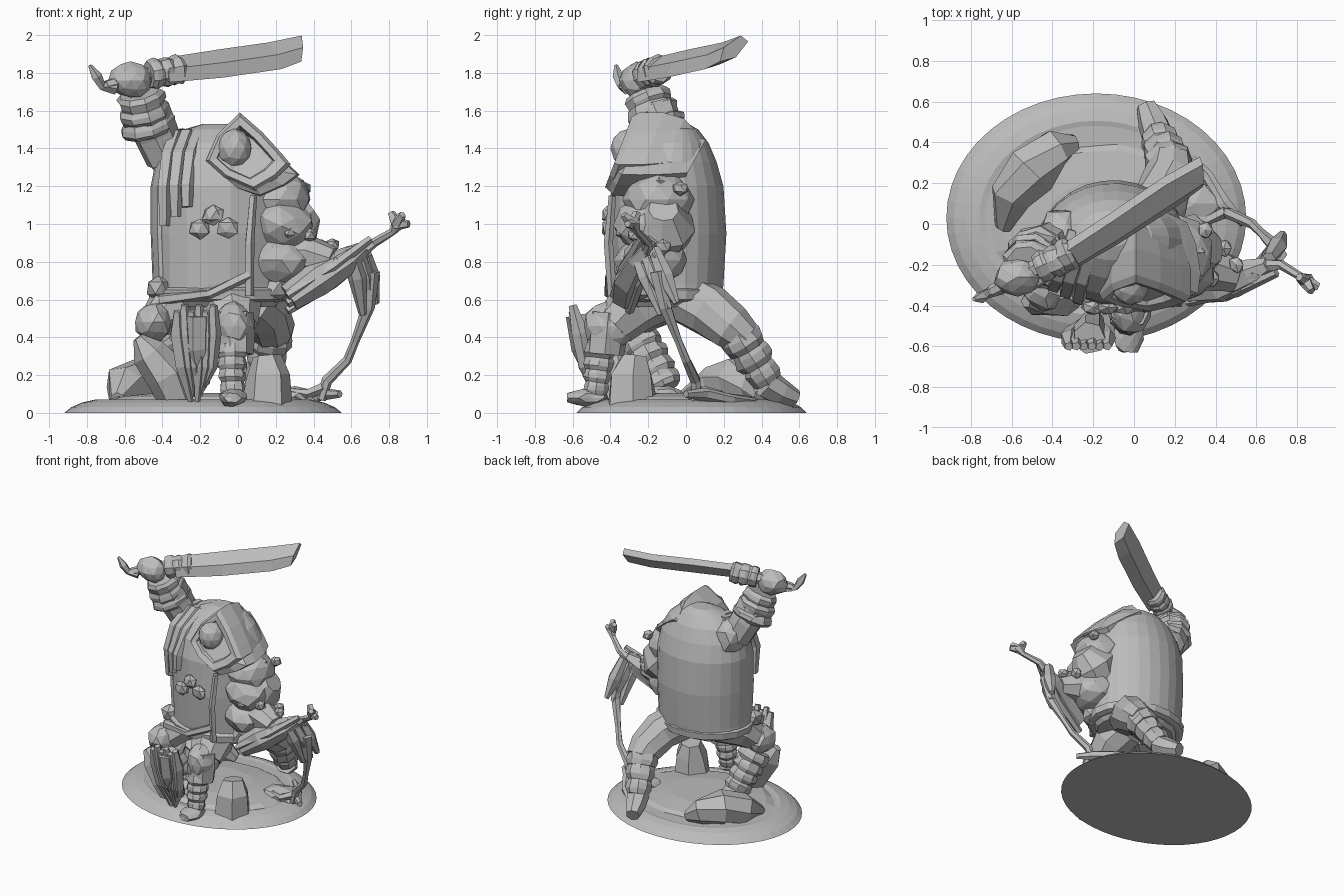
import bpy, bmesh, math, random
from mathutils import Vector, Matrix, Euler

random.seed(4)
old = bpy.data.objects.get("Cube")
if old:
    bpy.data.objects.remove(old)

grey = bpy.data.materials.new("plain_grey")
grey.use_nodes = True
grey.diffuse_color = (.5, .5, .5, 1)
grey.node_tree.nodes["Principled BSDF"].inputs["Base Color"].default_value = (.5, .5, .5, 1)


def finish(name, bm):
    """Turn a bmesh into a flat shaded grey object."""
    bmesh.ops.recalc_face_normals(bm, faces=bm.faces[:])
    mesh = bpy.data.meshes.new(name)
    bm.to_mesh(mesh)
    bm.free()
    mesh.materials.append(grey)
    obj = bpy.data.objects.new(name, mesh)
    bpy.context.collection.objects.link(obj)
    return obj


def loft(name, rings):
    """Skin closed rings of points and cap both ends."""
    bm = bmesh.new()
    loops = [[bm.verts.new(p) for p in ring] for ring in rings]
    count = len(loops[0])
    for low, high in zip(loops, loops[1:]):
        for i in range(count):
            j = (i + 1) % count
            bm.faces.new((low[i], low[j], high[j], high[i]))
    bm.faces.new(loops[0])
    bm.faces.new(loops[-1])
    return finish(name, bm)


def oval(x, y, z, rx, ry, sides=20, start=0, end=360, rough=0):
    """Points of an oval, or of an arc of one."""
    full = end - start == 360
    steps = sides if full else sides - 1
    points = []
    for i in range(sides):
        a = math.radians(start + (end - start) * i / steps)
        k = 1 + random.uniform(-rough, rough)
        points.append((x + rx * k * math.cos(a), y + ry * k * math.sin(a), z))
    return points


def tube(name, path, radii, sides=8, rough=.06):
    """Faceted tube along a path with a radius at each point."""
    pts = [Vector(p) for p in path]
    if pts[0].z > pts[-1].z:
        pts, radii = pts[::-1], radii[::-1]
    rings = []
    for i, (p, r) in enumerate(zip(pts, radii)):
        t = (pts[min(i + 1, len(pts) - 1)] - pts[max(i - 1, 0)]).normalized()
        turn = Vector((0, 0, 1)).rotation_difference(t)
        rings.append([p + turn @ Vector(q) for q in oval(0, 0, 0, r, r, sides, rough=rough)])
    return loft(name, rings)


def blob(name, at, size, turn=(0, 0, 0), rough=.08, detail=2):
    """Irregular faceted lump."""
    bm = bmesh.new()
    bmesh.ops.create_icosphere(bm, subdivisions=detail, radius=1)
    for v in bm.verts:
        v.co *= 1 + random.uniform(-rough, rough)
    spin = Euler([math.radians(a) for a in turn]).to_matrix().to_4x4()
    bm.transform(Matrix.Translation(at) @ spin @ Matrix.Diagonal((*size, 1)))
    return finish(name, bm)


def wraps(name, a, b, radius, count, taper=1):
    """Row of bulging, slightly uneven bands between two points."""
    a, b = Vector(a), Vector(b)
    for i in range(count):
        r = radius * (1 + (taper - 1) * i / max(count - 1, 1))
        ends = [a.lerp(b, (i + f) / count) for f in (-.05, .3, .7, 1.05)]
        tube(f"{name}_{i + 1}", ends, [r * .88, r, r * 1.02, r * .86], 9, .08)


# Display base with a raised inner ground
loft("base", [oval(-.185, .03, z, .735 * k, .61 * k, 48)
              for z, k in ((0, 1), (.03, .95), (.055, .87), (.07, .78), (.065, .74))])
loft("ground", [oval(-.17, 0, z, .56 * k, .42 * k, 18, rough=.05)
                for z, k in ((.05, 1), (.085, .88), (.105, .5))])

# Rocks
tube("curved_rock", [(-.64, -.02, .07), (-.6, .14, .14), (-.51, .27, .17), (-.38, .37, .14), (-.29, .4, .09)],
     [.04, .11, .13, .1, .04], 7, .12)
tube("standing_rock", [(.16, -.28, .04), (.16, -.28, .2), (.15, -.27, .3)], [.14, .12, .075], 6, .12)
blob("small_rock", (.3, .1, .09), (.16, .12, .06), rough=.15, detail=1)
tube("leaning_rock", [(-.32, -.33, .06), (-.38, -.35, .2), (-.47, -.37, .32), (-.53, -.38, .4)],
     [.09, .11, .09, .03], 6, .12)

# Body and coat
body = ((.56, .3, .23, 0), (.62, .34, .28, 0), (.68, .335, .285, 0), (.95, .345, .3, 0), (1.2, .345, .285, 0),
        (1.33, .32, .25, 0), (1.43, .26, .19, .02), (1.5, .18, .12, .04), (1.53, .08, .06, .05))
loft("coat", [oval(-.1, -.1 + s, z, rx, ry, 18, rough=.025) for z, rx, ry, s in body])
loft("back_cape", [oval(-.1, -.1 + s, z, rx * 1.05, ry * 1.05, 18, -22, 206)
                   for z, rx, ry, s in body[1:]])
loft("belt", [oval(-.1, -.1, z, r, r * .82, 18) for z, r in ((.59, .34), (.6, .37), (.65, .375), (.665, .34))])
tube("coat_hem_fold", [(-.41, -.31, .6), (-.15, -.41, .63), (.06, -.4, .73)], [.03, .025, .03], 5)
tube("front_strap", [(.06, -.39, .62), (.06, -.41, .9), (.08, -.39, 1.15)], [.025, .025, .02], 5)
for i, x in enumerate((-.39, -.33, -.27)):
    tube(f"shoulder_scarf_{i}", [(x, -.29 - i * .04, .99 + .05 * i), (x, -.3 - i * .03, 1.2),
                                 (x + .02, -.25 - i * .01, 1.36), (x + .06, -.14, 1.47), (x + .09, -.03, 1.48)],
         [.03, .04, .045, .04, .03], 5)
blob("belt_pouch_right", (-.42, -.24, .66), (.07, .08, .07), detail=1)
blob("belt_pouch_left", (.2, -.22, .66), (.09, .1, .08), detail=1)
for i, x in enumerate((-.2, -.13, -.05, -.13)):
    blob(f"chest_charm_{i}", (x, -.41, .98 + .07 * (i % 2)), (.06, .035, .055), rough=.2, detail=1)

# Hood: kite outline swept back, with a hollow front
outline = ((0, .215), (.12, .11), (.22, 0), (.27, -.06), (.2, -.13), (.08, -.2), (-.08, -.13), (-.18, -.04), (-.12, .1))


def kite(y, k):
    return [(.01 + x * k, y + .38 * z * k, 1.375 + z * k) for x, z in outline]


loft("hood", [kite(.02, .5), kite(-.08, .85), kite(-.2, 1), kite(-.33, 1), kite(-.36, .9), kite(-.35, .68), kite(-.22, .55)])
loft("collar", [[(x * k + .03, y + .35 * z, 1.31 + z * .75 * k) for x, z in outline]
                for y, k in ((.03, .85), (-.08, 1.02), (-.22, 1.1), (-.32, 1.05), (-.34, .8))])
blob("head", (-.02, -.3, 1.4), (.095, .1, .105), rough=.02)

# Raised right arm
blob("right_shoulder", (-.35, -.06, 1.36), (.12, .14, .14))
tube("right_upper_arm", [(-.38, -.08, 1.35), (-.44, -.12, 1.48), (-.49, -.17, 1.6)], [.11, .12, .13])
wraps("right_sleeve", (-.47, -.14, 1.49), (-.52, -.21, 1.69), .145, 3, .88)
blob("right_hand", (-.57, -.26, 1.76), (.115, .09, .095))

# Sword: grip, guard, curled tail and tilted blade
tube("sword_grip", [(-.7, -.33, 1.73), (-.55, -.25, 1.77), (-.36, -.17, 1.81)], [.03, .04, .055], 6)
tube("sword_tail", [(-.65, -.31, 1.72), (-.72, -.34, 1.73), (-.75, -.36, 1.78), (-.785, -.37, 1.84)],
     [.035, .025, .03, .01], 5)
wraps("sword_guard", (-.47, -.22, 1.79), (-.3, -.14, 1.82), .08, 3)
spine = [Vector(p) for p in ((-.42, -.17, 1.86), (-.1, .04, 1.91), (.15, .21, 1.945), (.33, .31, 1.982))]
edge = [Vector(p) for p in ((-.36, -.26, 1.75), (-.08, -.1, 1.775), (.23, .1, 1.82), (.335, .18, 1.86))]
thick = Vector((.012, -.032, .026))
loft("sword_blade", [[a - thick * .6, a + thick * .6, a.lerp(b, .6) + thick, b, a.lerp(b, .6) - thick]
                     for a, b in zip(spine, edge)])

# Left arm in a wide sleeve
blob("left_shoulder", (.22, -.15, 1.13), (.16, .19, .15))
blob("left_upper_sleeve", (.23, -.18, .99), (.18, .2, .16), (0, 25, 0))
tube("left_sleeve_cuff", [(.2, -.14, .9), (.28, -.13, 1), (.39, -.12, 1.08)], [.15, .18, .08], 9)
blob("left_elbow", (.23, -.19, .81), (.18, .19, .13))
tube("left_forearm", [(.26, -.18, .83), (.38, -.22, .83), (.5, -.25, .8)], [.12, .11, .08])
blob("left_hand", (.5, -.26, .78), (.085, .08, .075), detail=1)
for i, (x, y, z) in enumerate(((.31, -.14, 1.21), (.35, -.03, 1.19), (.27, -.33, .96), (.38, -.27, .94), (.44, -.12, .88), (.5, -.2, .89))):
    blob(f"sleeve_stud_{i}", (x, y, z), (.04, .045, .04), rough=.15, detail=1)

# Branch bow with bundled stock, draped fringe and long lower limb
tube("bow_stock", [(.27, -.32, .61), (.42, -.3, .71), (.58, -.24, .81), (.66, -.2, .87)], [.075, .09, .075, .04], 6)
for i, s in enumerate((-.04, 0, .04)):
    tube(f"stock_rod_{i}", [(.26, -.34 + s, .58 - s), (.5, -.29 + s, .73 - s), (.7, -.2 + s, .88 - s)], [.025, .032, .02], 5)
tube("bow_upper_branch", [(.6, -.21, .82), (.72, -.2, .9), (.82, -.26, .96), (.85, -.28, 1.01)], [.045, .025, .02, .04], 6)
for i, (x, y, z) in enumerate(((.905, -.31, 1.0), (.81, -.26, 1.06), (.87, -.33, 1.05))):
    tube(f"branch_tip_{i}", [(.84, -.28, 1.0), (x, y, z)], [.035, .02], 5)
for i, x in enumerate((.63, .67, .7)):
    tube(f"bow_fringe_{i}", [(x - .04, -.27 + .05 * i, .87), (x, -.21 + .05 * i, .72), (x + .03, -.13 + .04 * i, .52 + .03 * i)],
         [.035, .05, .02], 6)
tube("bow_lower_limb", [(.7, -.15, .75), (.69, -.11, .56), (.62, -.04, .38), (.58, 0, .28), (.47, .05, .17), (.44, .06, .07)],
     [.05, .035, .022, .025, .03, .025], 6)
tube("ground_branch", [(.54, .0, .1), (.44, .1, .1), (.36, .24, .07), (.24, .36, .06)], [.02, .035, .03, .02], 6)
tube("branch_fork", [(.45, .06, .13), (.36, .02, .1), (.28, .03, .12)], [.03, .025, .012], 5)

# Front leg
tube("front_thigh", [(-.06, -.15, .62), (-.03, -.28, .56), (-.02, -.38, .46)], [.14, .15, .12])
blob("front_knee", (-.02, -.41, .46), (.11, .14, .13))
tube("front_knee_cuff", [(-.02, -.43, .31), (-.02, -.42, .42), (-.02, -.41, .53)], [.1, .11, .1], 7)
wraps("front_shin", (-.03, -.45, .36), (-.03, -.48, .1), .085, 4, .78)
blob("front_foot", (-.03, -.53, .08), (.075, .11, .045), rough=.12)

# Bent right leg
tube("right_thigh", [(-.24, -.1, .62), (-.36, -.2, .56), (-.43, -.28, .48)], [.14, .13, .1])
blob("right_knee", (-.45, -.3, .48), (.1, .13, .11), rough=.12)
wraps("right_shin", (-.44, -.25, .4), (-.36, -.11, .13), .115, 4, .85)
blob("right_foot", (-.34, -.15, .1), (.1, .14, .05))

# Stretched back leg
tube("back_thigh", [(.06, 0, .6), (.14, .12, .54), (.18, .24, .45), (.18, .32, .39)], [.14, .14, .125, .1], 9)
wraps("back_shin", (.18, .27, .43), (.12, .43, .17), .115, 3, .8)
tube("back_foot", [(.12, .42, .16), (.09, .5, .11), (.06, .58, .075)], [.085, .075, .05], 7)

# Hanging feather bundle
for i in range(6):
    x = -.32 + .038 * i
    top = .54 + .03 * (i % 2)
    tube(f"feather_{i}", [(-.22 + .3 * (x + .22), -.47, .06 + .03 * (i % 3)), (x * .8 - .04, -.53, .25),
                          (x, -.56, .42), (x, -.6, top)], [.015, .04, .045, .022], 5)
tube("feather_core", [(-.2, -.46, .15), (-.22, -.53, .35), (-.22, -.56, .52)], [.05, .08, .08], 7)
